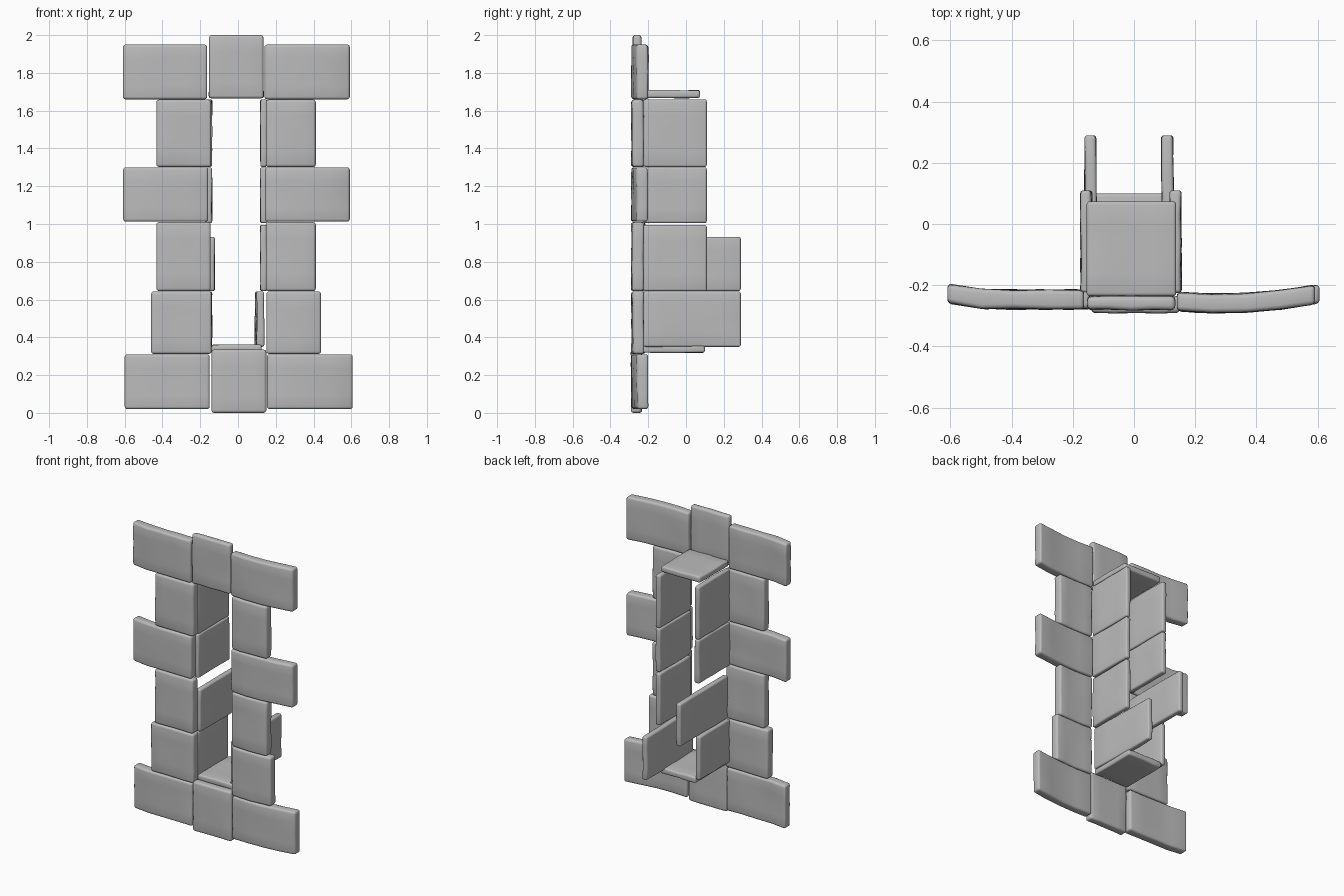
import bpy
import bmesh
import random
from math import radians
from mathutils import Vector

random.seed(4)
if "Cube" in bpy.data.objects:
    bpy.data.objects.remove(bpy.data.objects["Cube"], do_unlink=True)

# Single stone colour
stone = bpy.data.materials.new("grey stone")
stone.use_nodes = True
colour = (0.5, 0.5, 0.5, 1)
stone.diffuse_color = colour
stone.node_tree.nodes["Principled BSDF"].inputs["Base Color"].default_value = colour


def slab(name, xs, ys, zs, warp=None, bevel=0.014):
    """Rounded, slightly uneven stone slab filling the given ranges."""
    bounds = (xs, ys, zs)
    size = Vector([b - a for a, b in bounds])
    centre = Vector([(a + b) / 2 for a, b in bounds])
    thin = min(range(3), key=lambda i: size[i])
    bm = bmesh.new()
    bmesh.ops.create_cube(bm, size=1)
    bmesh.ops.scale(bm, vec=size, verts=bm.verts)
    bmesh.ops.translate(bm, vec=centre, verts=bm.verts)
    # Cut only the two broad directions
    broad = [e for e in bm.edges
             if abs((e.verts[0].co - e.verts[1].co)[thin]) < size[thin] / 2]
    bmesh.ops.subdivide_edges(bm, edges=broad, cuts=3, use_grid_fill=True)
    for v in bm.verts:
        if warp:
            v.co += warp(v.co)
        v.co[thin] += random.uniform(-0.003, 0.003)
    mesh = bpy.data.meshes.new(name)
    bm.to_mesh(mesh)
    bm.free()
    mesh.materials.append(stone)
    obj = bpy.data.objects.new(name, mesh)
    bpy.context.collection.objects.link(obj)
    mod = obj.modifiers.new("worn edges", 'BEVEL')
    mod.width = bevel
    mod.segments = 3
    mod.limit_method = 'ANGLE'
    mod.angle_limit = radians(50)
    mesh.shade_smooth()


def bend_left(co):
    return Vector((0, 0.3 * (co.x - 0.28) ** 2 - 0.008, 0))


def bend_right(co):
    return Vector((0, 0.15 * max(0, -co.x - 0.48), 0))


def lean_in(co):
    return Vector((-0.08 * max(0, 0.1 - abs(co.y - 0.1)) - 0.02 * (co.y + 0.22), 0, 0))


# Front quoins: name, z range, right outer and inner x, left inner and outer x
courses = [
    ("base", (0.02, 0.31), -0.6, -0.15, 0.153, 0.607),
    ("lower", (0.312, 0.643), -0.46, -0.14, 0.15, 0.44),
    ("sill", (0.645, 1.01), -0.432, -0.145, 0.147, 0.412),
    ("middle", (1.012, 1.3), -0.608, -0.158, 0.143, 0.592),
    ("upper", (1.302, 1.658), -0.432, -0.142, 0.147, 0.412),
    ("head", (1.66, 1.95), -0.61, -0.163, 0.14, 0.592),
]
for name, zs, r_out, r_in, l_in, l_out in courses:
    slab(f"right_{name}_quoin", (r_out, r_in), (-0.278, -0.216), zs, bend_right)
    slab(f"left_{name}_quoin", (l_in, l_out), (-0.282, -0.221), zs, bend_left)

# Centre blocks closing the frame at top and bottom
slab("keystone", (-0.153, 0.135), (-0.28, -0.236), (1.665, 2.0))
slab("bottom_block", (-0.14, 0.15), (-0.29, -0.235), (0.0, 0.335))

# Lining of the opening: z range, back end of right and left slabs
jambs = [
    ("lower", (0.35, 0.643), 0.1, 0.29),
    ("sill", (0.645, 0.995), 0.29, 0.11),
    ("middle", (1.005, 1.3), 0.11, 0.11),
    ("upper", (1.302, 1.66), 0.11, 0.11),
]
for name, zs, r_back, l_back in jambs:
    r_long, l_long = r_back > 0.2, l_back > 0.2
    r_zs = (zs[0], 0.932) if r_long else zs
    r_xs = (-0.16, -0.124) if r_long else (-0.174, -0.138)
    l_xs = (0.1, 0.138) if l_long else (0.118, 0.154)
    slab(f"right_{name}_jamb", r_xs, (-0.225, r_back), r_zs, bevel=0.011)
    slab(f"left_{name}_jamb", l_xs, (-0.225, l_back), zs,
         lean_in if l_long else None, bevel=0.011)

# Horizontal slabs lining the top and bottom of the opening
slab("top_lining", (-0.155, 0.138), (-0.236, 0.074), (1.667, 1.708), bevel=0.011)
slab("bottom_lining", (-0.14, 0.125), (-0.235, 0.1), (0.32, 0.36), bevel=0.011)
